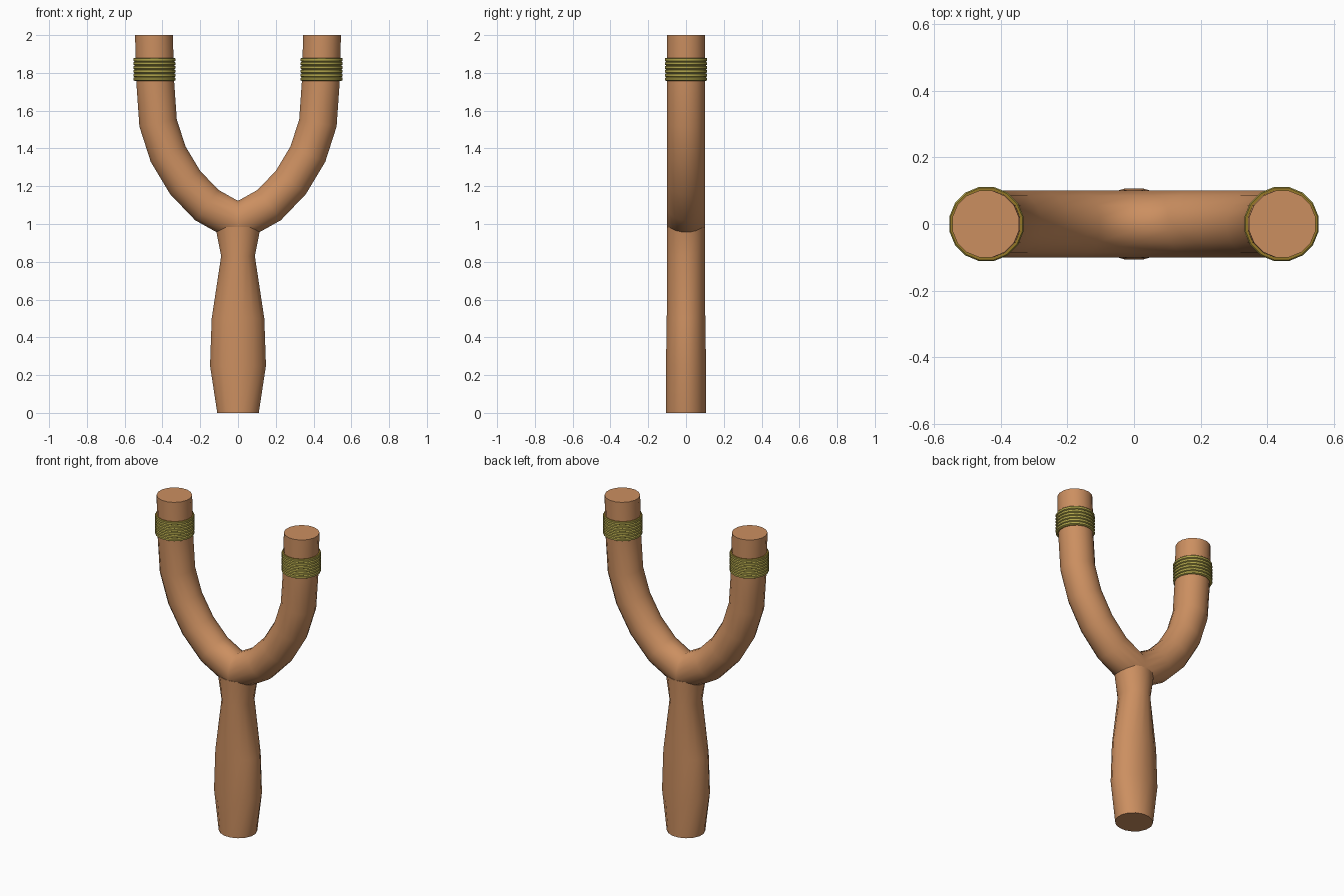
import bpy, math
from mathutils import Vector

if "Cube" in bpy.data.objects:
    bpy.data.objects.remove(bpy.data.objects["Cube"])

SIDES = 16


def material(name, rgb):
    m = bpy.data.materials.new(name)
    m.diffuse_color = (*rgb, 1)
    m.use_nodes = True
    m.node_tree.nodes["Principled BSDF"].inputs["Base Color"].default_value = m.diffuse_color
    return m


wood = material("warm wood", (0.60, 0.275, 0.118))
cord = material("olive cord", (0.43, 0.37, 0.07))
cord_end = material("dark gold cord", (0.30, 0.19, 0.02))


def loft(name, rings, mats, smooth=40):
    """Skin a list of (centre, u axis, v axis) elliptical sections, with end caps."""
    verts, faces, n = [], [], SIDES
    for c, u, v in rings:
        for i in range(n):
            a = 2 * math.pi * (i + 0.5) / n
            verts.append(c + u * math.cos(a) + v * math.sin(a))
    for r in range(len(rings) - 1):
        for i in range(n):
            j = (i + 1) % n
            faces.append((r * n + i, r * n + j, (r + 1) * n + j, (r + 1) * n + i))
    faces.append(tuple(reversed(range(n))))
    faces.append(tuple(range((len(rings) - 1) * n, len(rings) * n)))
    me = bpy.data.meshes.new(name)
    me.from_pydata(verts, [], faces)
    ob = bpy.data.objects.new(name, me)
    bpy.context.collection.objects.link(ob)
    for m in mats:
        me.materials.append(m)
    bpy.ops.object.select_all(action='DESELECT')
    ob.select_set(True)
    bpy.context.view_layer.objects.active = ob
    bpy.ops.object.shade_smooth_by_angle(angle=math.radians(smooth))
    return ob


def upright(x, z, rx, ry):
    return Vector((x, 0, z)), Vector((rx, 0, 0)), Vector((0, ry, 0))


# Swelling grip, oval in section
loft("handle", [upright(0, z, rx, ry) for z, rx, ry in [
    (0, 0.112, 0.107), (0.25, 0.151, 0.108), (0.50, 0.142, 0.104),
    (0.83, 0.091, 0.102), (0.985, 0.122, 0.102)]], [wood])

# Fork: one tube, with the left half of the path mirrored to the right
half = [(-0.445, 2.0), (-0.438, 1.75), (-0.423, 1.535), (-0.37, 1.37),
        (-0.28, 1.22), (-0.165, 1.10)]
path = half + [(0, 1.008)] + [(-x, z) for x, z in reversed(half)]
pts = [Vector((x, 0, z)) for x, z in path]
R = 0.102
rings = []
for i, p in enumerate(pts):
    if i in (0, len(pts) - 1):
        side = Vector((1 if i == 0 else -1, 0, 0)) * R      # level tips
    else:
        a, b = (p - pts[i - 1]).normalized(), (pts[i + 1] - p).normalized()
        t = (a + b).normalized()
        side = Vector((-t.z, 0, t.x)) * (R / t.dot(a))      # mitred joint
    rings.append((p, side, Vector((0, R, 0))))
loft("fork", rings, [wood], 60)

# Ridged cord wraps near both tips
WRAPS, Z0, Z1 = 6, 1.757, 1.88
for label, s in (("left", -1), ("right", 1)):
    h = (Z1 - Z0) / WRAPS
    prof = []
    for k in range(WRAPS):
        z = Z0 + k * h
        prof += [(z, 0.106), (z + h * 0.2, 0.1135), (z + h * 0.8, 0.1135)]
    prof.append((Z1, 0.110))
    ob = loft(label + "_cord_wrap",
              [upright(s * 0.4425, z, r, r) for z, r in prof], [cord, cord_end], 30)
    for f in ob.data.polygons:
        if abs(f.normal.z) > 0.9:
            f.material_index = 1

# Centre the mesh normals outward on every part
for ob in bpy.context.collection.objects:
    bpy.context.view_layer.objects.active = ob
    bpy.ops.object.select_all(action='DESELECT')
    ob.select_set(True)
    bpy.ops.object.mode_set(mode='EDIT')
    bpy.ops.mesh.select_all(action='SELECT')
    bpy.ops.mesh.normals_make_consistent(inside=False)
    bpy.ops.object.mode_set(mode='OBJECT')
